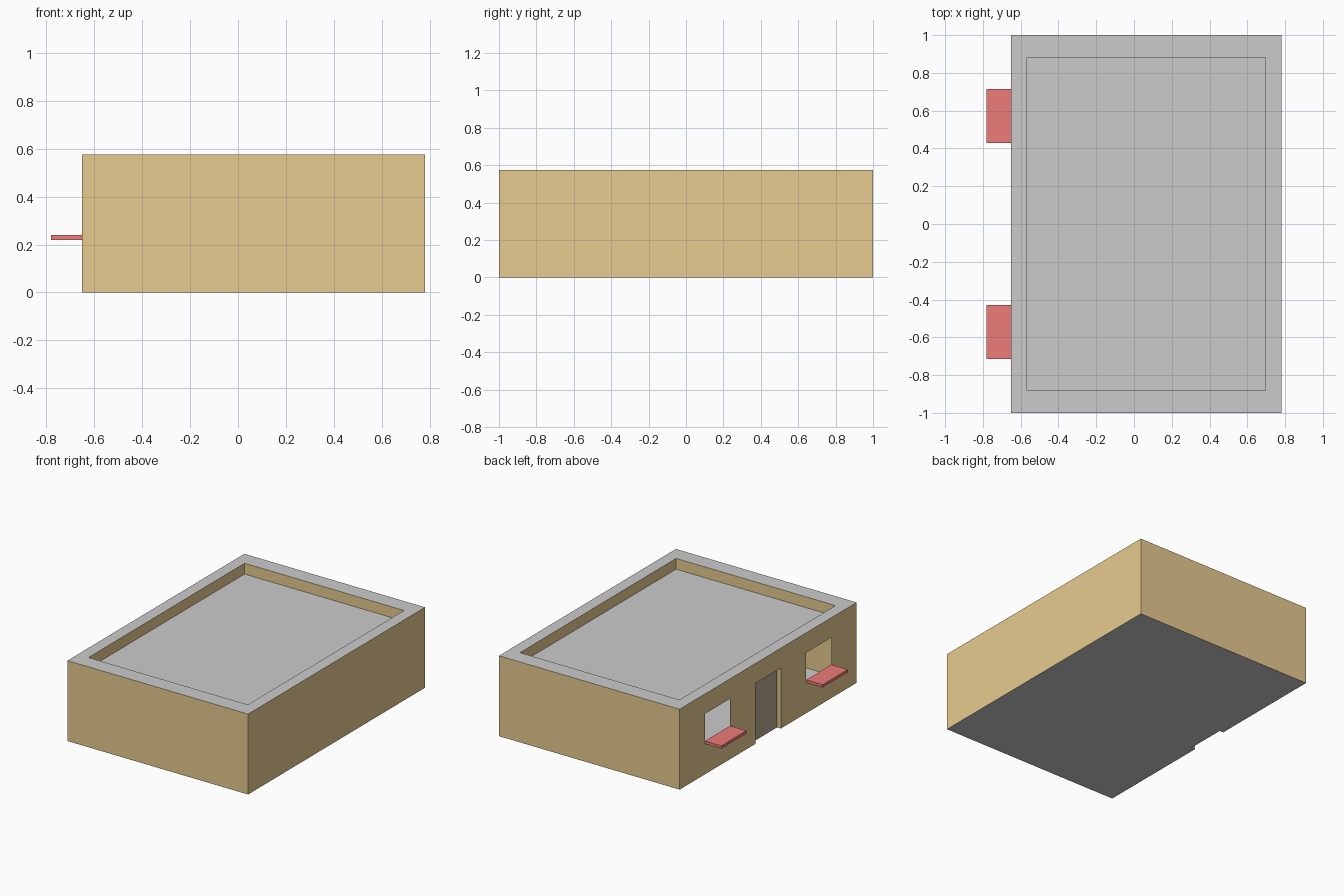
import bpy, bmesh

if "Cube" in bpy.data.objects:
    bpy.data.objects.remove(bpy.data.objects["Cube"])

X0, X1, Y, H = -0.65, 0.78, 1.0, 0.575
CX, K = 0.065, 0.882           # plan centre and parapet inset ratio
ROOF_Z, DOOR_X = 0.498, -0.62
DOOR_W, OPEN_TOP = 0.145, 0.433
WIN0, WIN1, SILL = 0.43, 0.715, 0.23


def material(name, rgb):
    m = bpy.data.materials.new(name)
    m.diffuse_color = (*rgb, 1)
    m.use_nodes = True
    m.node_tree.nodes["Principled BSDF"].inputs["Base Color"].default_value = m.diffuse_color
    return m


TAN = material("tan_wall", (0.80, 0.60, 0.28))
RED = material("red_shelf", (0.85, 0.20, 0.19))
BROWN = material("dark_door", (0.48, 0.38, 0.28))


def mesh_object(name, quads, mat=None):
    bm = bmesh.new()
    for q in quads:
        bm.faces.new([bm.verts.new(p) for p in q])
    bmesh.ops.remove_doubles(bm, verts=bm.verts, dist=1e-5)
    me = bpy.data.meshes.new(name)
    bm.to_mesh(me)
    bm.free()
    ob = bpy.data.objects.new(name, me)
    bpy.context.collection.objects.link(ob)
    if mat:
        me.materials.append(mat)
    return ob


def ring(scale, z):
    hx = (X1 - X0) / 2 * scale
    return [(CX + sx * hx, sy * Y * scale, z)
            for sx, sy in ((-1, -1), (1, -1), (1, 1), (-1, 1))]


def band(a, b):
    return [(a[i], a[(i + 1) % 4], b[(i + 1) % 4], b[i]) for i in range(4)]


def side(y0, y1, z0, z1, x=X0):
    return [(x, y1, z0), (x, y0, z0), (x, y0, z1), (x, y1, z1)]


# Plain outer walls, leaving out the entrance side
walls = band(ring(1, 0), ring(1, H))[:3]

# Entrance side: a grid of panels with door and window cells left open
ys = [-Y, -WIN1, -WIN0, -DOOR_W, DOOR_W, WIN0, WIN1, Y]
zs = [0, SILL, OPEN_TOP, H]
for i in range(7):
    for j in range(3):
        is_door = i == 3 and j < 2
        is_window = i in (1, 5) and j == 1
        if not (is_door or is_window):
            walls.append(side(ys[i], ys[i + 1], zs[j], zs[j + 1]))

# Door recess sides and head
for s in (1, -1):
    y = s * DOOR_W
    q = [(X0, y, 0), (DOOR_X, y, 0), (DOOR_X, y, OPEN_TOP), (X0, y, OPEN_TOP)]
    walls.append(q[::s])
walls.append([(X0, -DOOR_W, OPEN_TOP), (X0, DOOR_W, OPEN_TOP),
              (DOOR_X, DOOR_W, OPEN_TOP), (DOOR_X, -DOOR_W, OPEN_TOP)])
mesh_object("walls", walls, TAN)

# Parapet inner faces, cap and sunken roof
mesh_object("parapet_inside", band(ring(K, H), ring(K, ROOF_Z))[::1], TAN)
mesh_object("parapet_cap", band(ring(1, H), ring(K, H)))
mesh_object("roof", [ring(K, ROOF_Z)])

# Floor, notched at the door recess
mesh_object("floor", [
    [(a, c, 0), (a, d, 0), (b, d, 0), (b, c, 0)]
    for a, b, c, d in ((DOOR_X, X1, -Y, -DOOR_W), (DOOR_X, X1, -DOOR_W, DOOR_W),
                       (DOOR_X, X1, DOOR_W, Y),
                       (X0, DOOR_X, -Y, -DOOR_W), (X0, DOOR_X, DOOR_W, Y))])

# Door panel
mesh_object("door", [side(-DOOR_W, DOOR_W, 0, OPEN_TOP, DOOR_X)], BROWN)

# Window shelves
for s, label in ((-1, "front"), (1, "back")):
    bpy.ops.mesh.primitive_cube_add(
        size=1, location=(-0.715, s * (WIN0 + WIN1) / 2, 0.229))
    shelf = bpy.context.object
    shelf.name = label + "_window_shelf"
    shelf.scale = (0.13, WIN1 - WIN0, 0.02)
    shelf.data.materials.append(RED)
